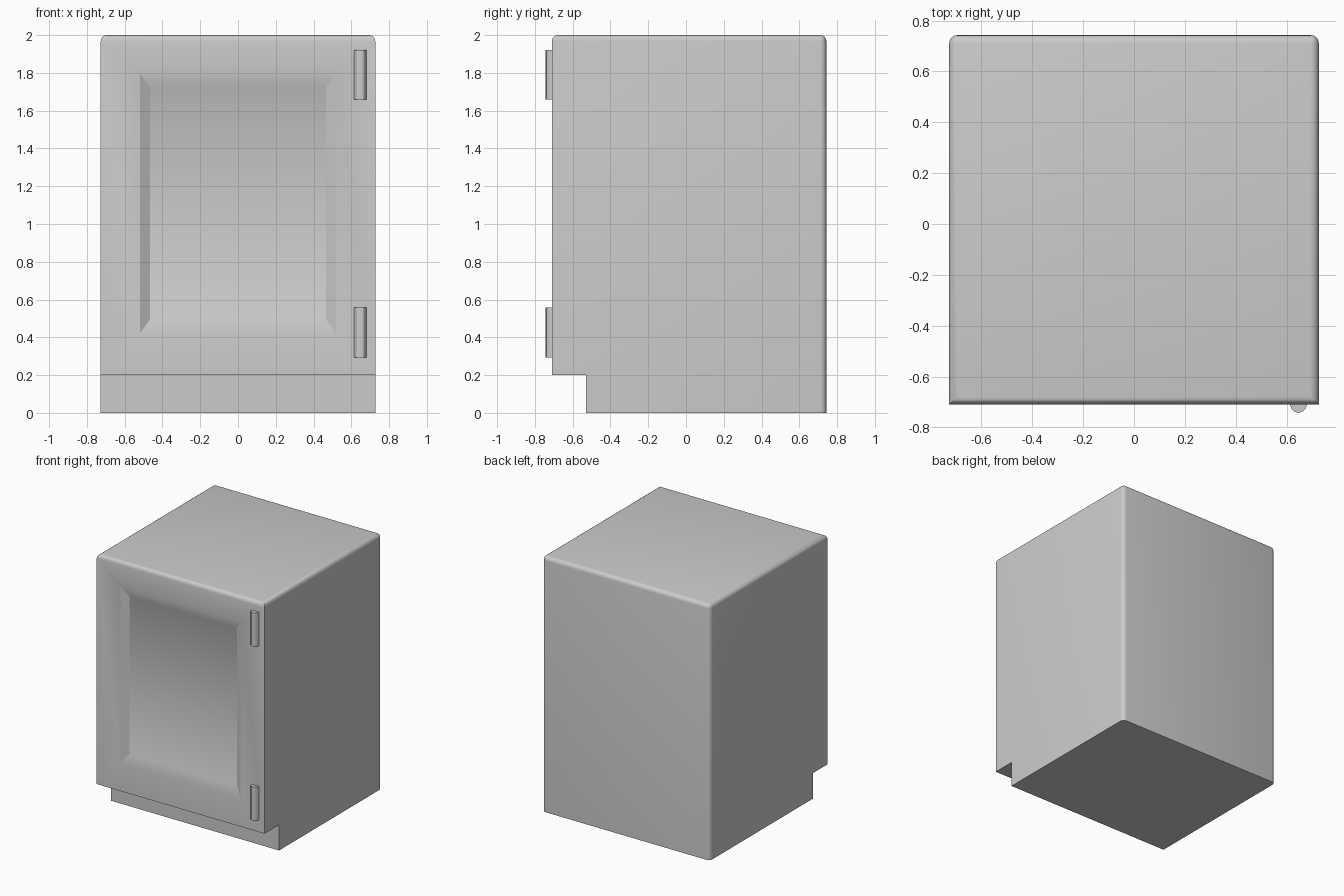
import bpy, bmesh, math

if "Cube" in bpy.data.objects:
    bpy.data.objects.remove(bpy.data.objects["Cube"])

W, FRONT, BACK, TOP = 0.727, -0.71, 0.743, 2.0


def finish(name, bm):
    bmesh.ops.recalc_face_normals(bm, faces=bm.faces[:])
    mesh = bpy.data.meshes.new(name)
    bm.to_mesh(mesh)
    bm.free()
    ob = bpy.data.objects.new(name, mesh)
    bpy.context.collection.objects.link(ob)
    bpy.ops.object.select_all(action='DESELECT')
    ob.select_set(True)
    bpy.context.view_layer.objects.active = ob
    bpy.ops.object.shade_smooth_by_angle(angle=math.radians(30))
    return ob


# Cabinet body: side profile with toe kick, extruded across the width
bm = bmesh.new()
profile = [(FRONT, 0.2), (FRONT, TOP), (BACK, TOP), (BACK, 0), (-0.53, 0), (-0.53, 0.2)]
side = bm.faces.new([bm.verts.new((-W, y, z)) for y, z in profile])
ext = bmesh.ops.extrude_face_region(bm, geom=[side])["geom"]
bmesh.ops.translate(bm, vec=(2 * W, 0, 0),
                    verts=[g for g in ext if isinstance(g, bmesh.types.BMVert)])
bmesh.ops.recalc_face_normals(bm, faces=bm.faces[:])


# Rounded top edges and back vertical edges
def is_rounded(e):
    a, b = (v.co for v in e.verts)
    top = min(a.z, b.z) > TOP - 1e-4
    back = min(a.y, b.y) > BACK - 1e-4 and abs(a.z - b.z) > 1
    return top or back


bmesh.ops.bevel(bm, geom=[e for e in bm.edges if is_rounded(e)], offset=0.032,
                segments=4, profile=0.5, affect='EDGES', clamp_overlap=True)
bmesh.ops.recalc_face_normals(bm, faces=bm.faces[:])
bm.normal_update()

# Recessed door panel with sloped border
door = max((f for f in bm.faces if f.normal.y < -0.99), key=lambda f: f.calc_area())
for hx, low, high, y in [(0.52, 0.42, 1.80, FRONT), (0.467, 0.493, 1.727, FRONT + 0.032)]:
    bmesh.ops.inset_individual(bm, faces=[door], thickness=0.03)
    for v in door.verts:
        v.co = (math.copysign(hx, v.co.x), y, high if v.co.z > 1.1 else low)
finish("cabinet_body", bm)

# Two hinge barrels on the right of the door
for name, z in [("upper_hinge", 1.79), ("lower_hinge", 0.426)]:
    bm = bmesh.new()
    bmesh.ops.create_cone(bm, cap_ends=True, segments=12, radius1=0.033,
                          radius2=0.033, depth=0.263)
    finish(name, bm).location = (0.647, FRONT, z)
